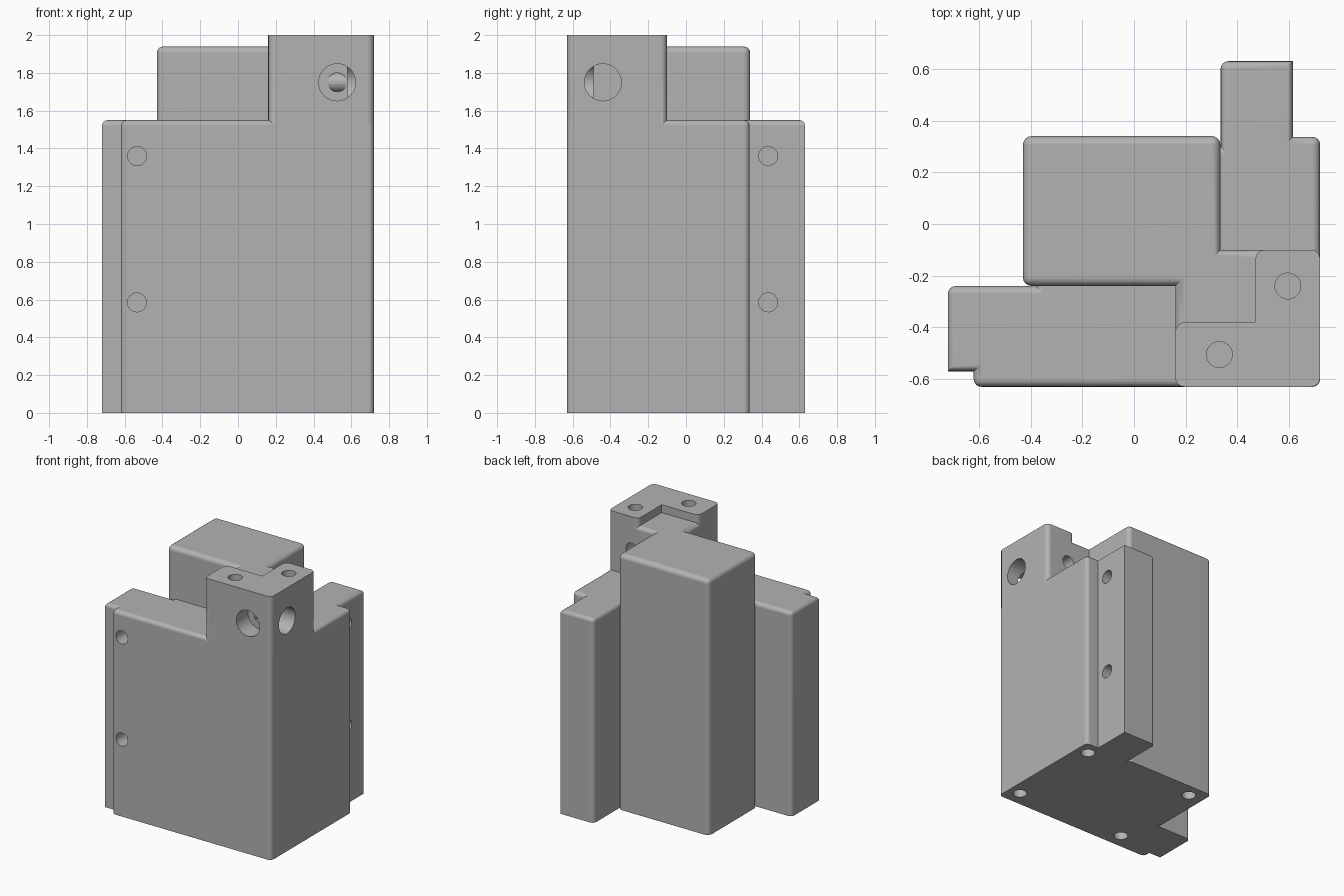
import bpy, bmesh
from mathutils import Vector, Matrix

cube = bpy.data.objects.get("Cube")
if cube:
    bpy.data.objects.remove(cube, do_unlink=True)

grey = bpy.data.materials.new("plain_grey")
grey.use_nodes = True
colour = (0.45, 0.45, 0.45, 1)
grey.diffuse_color = colour
grey.node_tree.nodes["Principled BSDF"].inputs["Base Color"].default_value = colour

ROUND = 0.035


def add_object(name, bm):
    mesh = bpy.data.meshes.new(name)
    bmesh.ops.recalc_face_normals(bm, faces=bm.faces)
    bm.to_mesh(mesh)
    bm.free()
    mesh.materials.append(grey)
    ob = bpy.data.objects.new(name, mesh)
    bpy.context.collection.objects.link(ob)
    return ob


def prism(name, outline, z0, z1, round_rim=True, sharp=()):
    """Extrude a counter-clockwise outline; round convex uprights and the top rim."""
    bm = bmesh.new()
    base = bm.faces.new([bm.verts.new((x, y, z0)) for x, y in outline])
    top = bmesh.ops.extrude_face_region(bm, geom=[base])["geom"]
    for v in top:
        if isinstance(v, bmesh.types.BMVert):
            v.co.z = z1
    n = len(outline)
    uprights = set()
    for i, p in enumerate(outline):
        a = Vector(p) - Vector(outline[i - 1])
        b = Vector(outline[(i + 1) % n]) - Vector(p)
        if a.cross(b) > 0 and p not in sharp:
            uprights.add((round(p[0], 3), round(p[1], 3)))
    edges = []
    for e in bm.edges:
        a, b = (v.co for v in e.verts)
        if abs(a.z - b.z) > 0.01:
            if (round(a.x, 3), round(a.y, 3)) in uprights:
                edges.append(e)
        elif round_rim and a.z > z1 - 0.001:
            edges.append(e)
    bmesh.ops.recalc_face_normals(bm, faces=bm.faces)
    bmesh.ops.bevel(bm, geom=edges, offset=ROUND, segments=4, profile=0.5,
                    affect='EDGES', clamp_overlap=True)
    return add_object(name, bm)


def drill(name, start, end, radius):
    start, end = Vector(start), Vector(end)
    axis = end - start
    turn = axis.to_track_quat('Z', 'Y').to_matrix().to_4x4()
    bm = bmesh.new()
    bmesh.ops.create_cone(bm, cap_ends=True, segments=32, radius1=radius, radius2=radius,
                          depth=axis.length,
                          matrix=Matrix.Translation((start + end) / 2) @ turn)
    ob = add_object(name, bm)
    ob.hide_render = True
    return ob


def combine(target, other, operation):
    mod = target.modifiers.new("combine", 'BOOLEAN')
    mod.operation, mod.solver, mod.object = operation, 'EXACT', other
    bpy.context.view_layer.objects.active = target
    bpy.ops.object.modifier_apply(modifier=mod.name)
    bpy.data.objects.remove(other, do_unlink=True)


# Lower corner walls with a stepped flange at each end
block = prism("bracket_block", [
    (-0.72, -0.57), (-0.62, -0.57), (-0.62, -0.63), (0.72, -0.63), (0.72, 0.337),
    (0.615, 0.337), (0.615, 0.63), (0.335, 0.63), (0.335, 0.30), (-0.38, 0.30),
    (-0.38, -0.24), (-0.72, -0.24)], 0, 1.55,
    sharp=((-0.72, -0.57), (0.615, 0.63)))

# Tall core with its shelf
core = prism("tall_core", [
    (-0.43, -0.24), (0.16, -0.24), (0.16, -0.5), (0.6, -0.5), (0.6, -0.10),
    (0.335, -0.10), (0.335, 0.34), (-0.43, 0.34)], 0, 1.94)

# L-shaped corner tab
tab = prism("corner_tab", [
    (0.16, -0.63), (0.72, -0.63), (0.72, -0.10), (0.47, -0.10),
    (0.47, -0.38), (0.16, -0.38)], 1.5, 2.0, round_rim=False)

for part in (core, tab):
    combine(block, part, 'UNION')

# Counterbored cross holes in the tab
HOLE = 0.05
cuts = [
    ((0.525, -0.8, 1.75), (0.525, 0.0, 1.75), HOLE),
    ((0.525, -0.8, 1.75), (0.525, -0.49, 1.75), 0.098),
    ((0.9, -0.44, 1.75), (0.05, -0.44, 1.75), HOLE),
    ((0.9, -0.44, 1.75), (0.58, -0.44, 1.75), 0.098),
]
# Blind flange holes
for z in (0.585, 1.36):
    cuts.append(((-0.535, -0.8, z), (-0.535, -0.43, z), HOLE))
    cuts.append(((0.8, 0.435, z), (0.415, 0.435, z), HOLE))
# Blind holes in the tab top
for x, y in ((0.33, -0.505), (0.595, -0.24)):
    cuts.append(((x, y, 2.2), (x, y, 1.8), HOLE))
# Blind holes in the underside
for x in (0.625, -0.31):
    for y in (-0.515, 0.235):
        cuts.append(((x, y, -0.2), (x, y, 0.2), HOLE))

for start, end, radius in cuts:
    combine(block, drill("hole_cutter", start, end, radius), 'DIFFERENCE')

# Smooth rounds, flat faces
for ob in bpy.context.selected_objects:
    ob.select_set(False)
block.select_set(True)
bpy.context.view_layer.objects.active = block
bpy.ops.object.shade_smooth_by_angle()
normals = block.modifiers.new("flat_faces", 'WEIGHTED_NORMAL')
normals.keep_sharp = True
